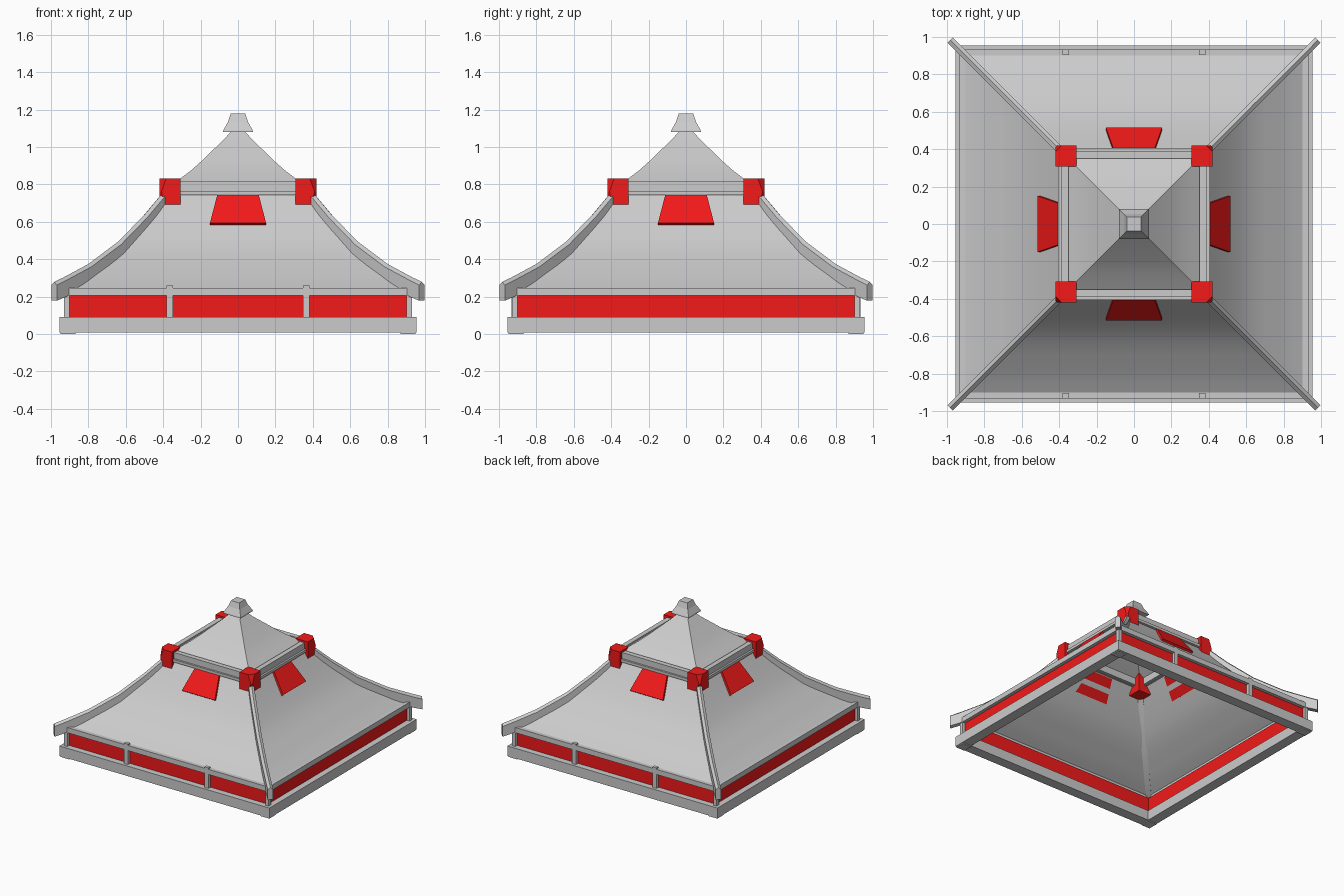
import bpy, bmesh, math
from mathutils import Matrix, Vector

if "Cube" in bpy.data.objects:
    bpy.data.objects.remove(bpy.data.objects["Cube"])

red = bpy.data.materials.new("red_paint")
red.diffuse_color = (0.9, 0.01, 0.01, 1)
red.use_nodes = True
red.node_tree.nodes["Principled BSDF"].inputs["Base Color"].default_value = red.diffuse_color


def make(name, verts, faces, mat=None, smooth=None):
    me = bpy.data.meshes.new(name)
    bm = bmesh.new()
    vs = [bm.verts.new(v) for v in verts]
    for f in faces:
        bm.faces.new([vs[i] for i in f])
    bmesh.ops.recalc_face_normals(bm, faces=bm.faces)
    bm.to_mesh(me)
    bm.free()
    ob = bpy.data.objects.new(name, me)
    bpy.context.collection.objects.link(ob)
    if mat:
        me.materials.append(mat)
    if smooth:
        bpy.ops.object.select_all(action='DESELECT')
        ob.select_set(True)
        bpy.context.view_layer.objects.active = ob
        bpy.ops.object.shade_smooth_by_angle(angle=math.radians(smooth))
    return ob


def loft(name, rings, mat=None, caps=True, closed=False, smooth=None):
    """Skin a list of equal-length vertex loops."""
    n, m = len(rings[0]), len(rings)
    faces = []
    for r in range(m if closed else m - 1):
        a, b = r * n, (r + 1) % m * n
        faces += [(a + i, a + (i + 1) % n, b + (i + 1) % n, b + i) for i in range(n)]
    if caps and not closed:
        faces += [tuple(range(n)), tuple(range((m - 1) * n, m * n))]
    return make(name, [v for r in rings for v in r], faces, mat, smooth)


def square(h, z):
    return [(-h, -h, z), (h, -h, z), (h, h, z), (-h, h, z)]


def frame(name, inner, outer, z0, z1, mat=None):
    rings = [square(outer, z0), square(outer, z1), square(inner, z1), square(inner, z0)]
    return loft(name, rings, mat, closed=True)


def box(name, x0, x1, y0, y1, z0, z1, mat=None):
    return loft(name, [[(x0, y0, z), (x1, y0, z), (x1, y1, z), (x0, y1, z)] for z in (z0, z1)], mat)


def four(build):
    """Build a part four times, a quarter turn apart."""
    for k in range(4):
        build(k).data.transform(Matrix.Rotation(k * math.pi / 2, 4, 'Z'))


# Base, red band and eave beam
frame("base_frame", 0.87, 0.955, 0.008, 0.09)
frame("red_band", 0.89, 0.905, 0.08, 0.215, red)
frame("eave_beam", 0.90, 0.932, 0.205, 0.247)
four(lambda k: box(f"base_pad_{k}", 0.87, 0.95, 0.87, 0.95, 0, 0.01))
four(lambda k: box(f"corner_post_{k}", 0.90, 0.93, 0.90, 0.93, 0.08, 0.21))

# Intermediate posts on front and back
for sx in (-1, 1):
    for sy in (-1, 1):
        x, y = sx * 0.365, sy * 0.918
        box("band_post", x - 0.018, x + 0.018, y - 0.014, y + 0.014, 0.08, 0.258)

# Lower roof: concave open shell
roof = [(0.925, 0.225), (0.85, 0.27), (0.78, 0.322), (0.70, 0.38), (0.62, 0.447),
        (0.56, 0.512), (0.50, 0.585), (0.44, 0.665), (0.38, 0.75)]
loft("lower_roof", [square(h, z) for h, z in roof], caps=False, smooth=35)

# Hip beams with a low ridged top
top = [(0.983, 0.272), (0.93, 0.298), (0.80, 0.368), (0.64, 0.488), (0.50, 0.632), (0.38, 0.775)]
low = [(0.983, 0.178), (0.93, 0.20), (0.80, 0.29), (0.63, 0.425), (0.50, 0.572), (0.38, 0.715)]


def hip(k):
    rings = []
    d = 0.0145
    for (a, zt), (b, zb) in zip(top, low):
        rings.append([(b + d, b - d, zb), (a + d, a - d, zt - 0.01), (a, a, zt + 0.006),
                      (a - d, a + d, zt - 0.01), (b - d, b + d, zb)])
    return loft(f"hip_beam_{k}", rings, smooth=30)


four(hip)


# Red trapezoid panels set into each slope
def panel(k):
    t = 0.009
    n = Vector((0, -0.155, 0.11)).normalized() * t
    quad = [Vector(p) for p in ((-0.15, -0.508, 0.588), (0.15, -0.508, 0.588),
                                (0.11, -0.395, 0.742), (-0.11, -0.395, 0.742))]
    return loft(f"roof_panel_{k}", [[p - n for p in quad], [p + n for p in quad]], red)


four(panel)

# Upper frame and roof
frame("upper_frame", 0.35, 0.39, 0.745, 0.815)
frame("upper_frame_trim", 0.37, 0.405, 0.743, 0.765)
upper = [(0.36, 0.795), (0.31, 0.83), (0.25, 0.875), (0.20, 0.92), (0.14, 0.978),
         (0.08, 1.035), (0.035, 1.085)]
loft("upper_roof", [square(h, z) for h, z in upper], caps=False, smooth=35)


# Red corner caps with a bevelled outer corner
def cap(k):
    a, b = 0.307, 0.42
    return loft(f"corner_cap_{k}", [[(a, a, z), (b, a, z), (b, b - c, z), (b - c, b, z), (a, b, z)]
                                    for z, c in ((0.68, 0.03), (0.76, 0.01), (0.83, 0.035))], red)


four(cap)

# Finial
loft("finial", [square(h, z) for h, z in ((0.08, 1.08), (0.078, 1.09), (0.053, 1.135), (0.038, 1.18))])
